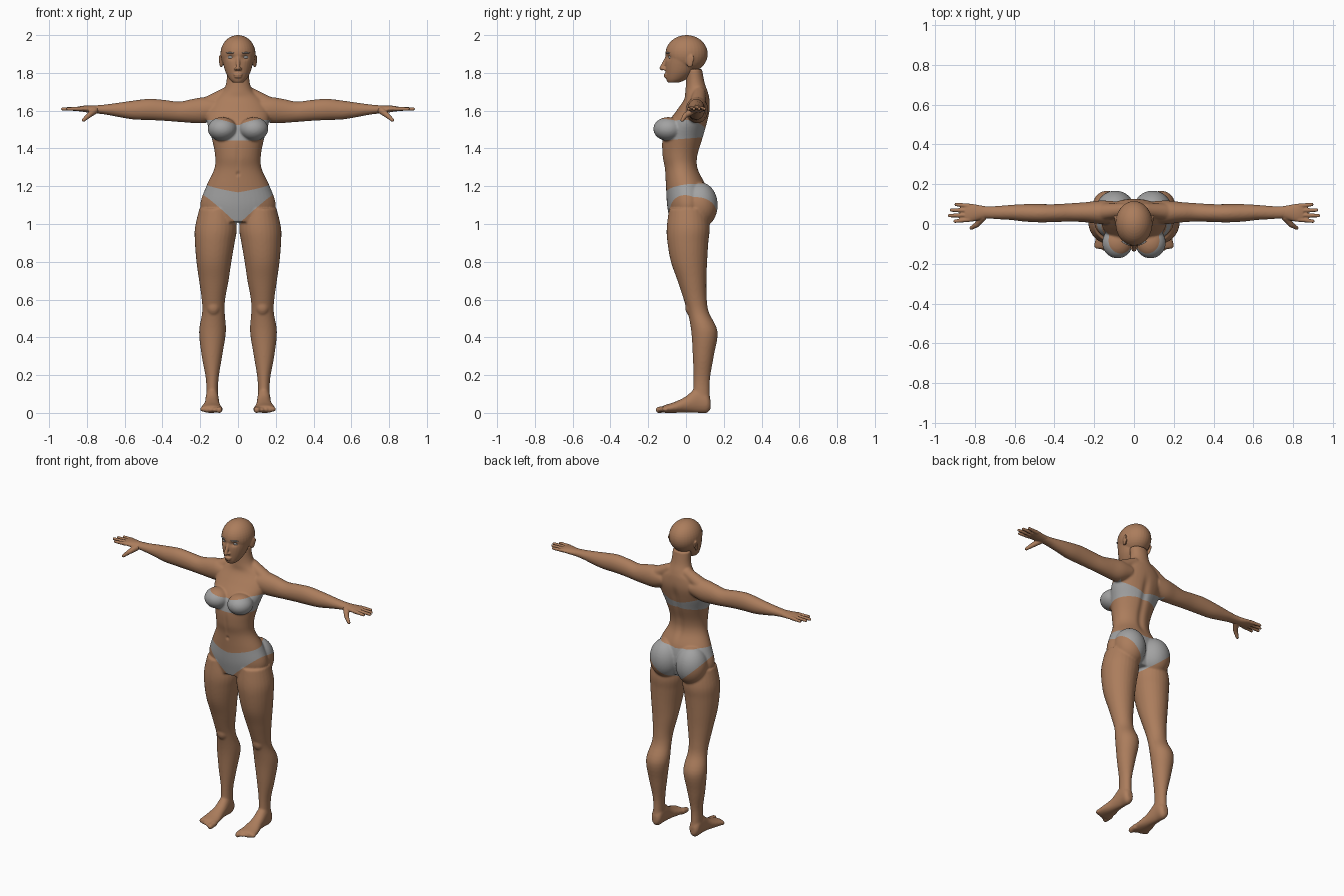
import bpy, bmesh
from math import cos, sin, pi, exp
from mathutils import Vector, Matrix

cube = bpy.data.objects.get("Cube")
if cube:
    bpy.data.objects.remove(cube)


def material(name, rgb):
    m = bpy.data.materials.new(name)
    m.use_nodes = True
    m.diffuse_color = (*rgb, 1)
    bsdf = m.node_tree.nodes["Principled BSDF"]
    bsdf.inputs["Base Color"].default_value = (*rgb, 1)
    bsdf.inputs["Roughness"].default_value = 0.7
    return m


skin = material("brown skin", (0.41, 0.205, 0.108))
cloth = material("grey cloth", (0.36, 0.36, 0.36))
BOTH = (1, -1)


def spline(rows, steps=5):
    """Smooth interpolation between cross-section rows."""
    rows = [Vector(r) for r in rows]
    ext = [rows[0]] + rows + [rows[-1]]
    out = []
    for a, b, c, d in zip(ext, ext[1:], ext[2:], ext[3:]):
        for i in range(steps):
            t = i / steps
            out.append(b + (c - a) * (t / 2) + (a * 2 - b * 5 + c * 4 - d) * (t * t / 2)
                       + (b * 3 - a - c * 3 + d) * (t ** 3 / 2))
    return out + [rows[-1]]


def loft(bm, rows, axis, s=1, n=28):
    """Skin elliptical sections given as (position, a min, a max, b min, b max)."""
    rings = []
    for t, a0, a1, b0, b1 in spline(rows):
        ring = []
        for k in range(n):
            u = 2 * pi * k / n
            a = (a0 + a1) / 2 + (a1 - a0) / 2 * cos(u)
            b = (b0 + b1) / 2 + (b1 - b0) / 2 * sin(u)
            p = {"z": (a, b, t), "x": (t, b, a), "y": (a, t, b)}[axis]
            ring.append(bm.verts.new((p[0] * s, p[1], p[2])))
        rings.append(ring)
    for r, q in zip(rings, rings[1:]):
        for k in range(n):
            bm.faces.new((r[k], r[(k + 1) % n], q[(k + 1) % n], q[k]))
    bm.faces.new(rings[0])
    bm.faces.new(rings[-1])


def blob(bm, c, r, s=1, turn=0):
    mat = (Matrix.Translation((c[0] * s, c[1], c[2])) @ Matrix.Rotation(turn * s, 4, "Z")
           @ Matrix.Diagonal((*r, 1)))
    bmesh.ops.create_uvsphere(bm, u_segments=32, v_segments=20, radius=1, matrix=mat)


def capsule(bm, p, q, r0, r1, s=1):
    p, q = Vector((p[0] * s, *p[1:])), Vector((q[0] * s, *q[1:]))
    d = q - p
    mat = Matrix.Translation((p + q) / 2) @ d.to_track_quat("Z", "Y").to_matrix().to_4x4()
    bmesh.ops.create_cone(bm, cap_ends=True, segments=16, radius1=r0, radius2=r1,
                          depth=d.length, matrix=mat)
    blob(bm, p, (r0,) * 3)
    blob(bm, q, (r1,) * 3)


def finish(name, bm, mats, voxel=0, smooth=0):
    """Make an object, fusing its parts into one smooth skin if a voxel size is given."""
    bmesh.ops.recalc_face_normals(bm, faces=bm.faces)
    ob = bpy.data.objects.new(name, bpy.data.meshes.new(name))
    bm.to_mesh(ob.data)
    bm.free()
    bpy.context.collection.objects.link(ob)
    if voxel:
        rm = ob.modifiers.new("fuse", "REMESH")
        rm.mode, rm.voxel_size = "VOXEL", voxel
        sm = ob.modifiers.new("soften", "SMOOTH")
        sm.factor, sm.iterations = 0.5, smooth
        deps = bpy.context.evaluated_depsgraph_get()
        fused = bpy.data.meshes.new_from_object(ob.evaluated_get(deps))
        ob.modifiers.clear()
        ob.data = fused
    ob.data.materials.clear()
    for m in mats:
        ob.data.materials.append(m)
    ob.data.polygons.foreach_set("use_smooth", [True] * len(ob.data.polygons))
    return ob


def dent(ob, x, z, wx, wz, depth, side):
    """Press a soft hollow into the front (-1) or back (1), on both halves."""
    for v in ob.data.vertices:
        if v.co.y * side > 0.02:
            k = ((abs(v.co.x) - x) / wx) ** 2 + ((v.co.z - z) / wz) ** 2
            if k < 8:
                v.co.y -= side * depth * exp(-k)


# Torso and neck
bm = bmesh.new()
torso = [(1.01, .17, -.085, .09), (1.1, .2, -.1, .115), (1.2, .168, -.106, .105),
         (1.29, .126, -.112, .066), (1.36, .121, -.125, .064), (1.45, .138, -.125, .09),
         (1.53, .162, -.1, .112), (1.6, .165, -.05, .126), (1.66, .13, -.01, .124),
         (1.7, .082, -.004, .115), (1.75, .062, 0, .098), (1.82, .058, 0, .085)]
loft(bm, [(z, -r, r, f, b) for z, r, f, b in torso], "z", n=40)

leg = [(1.08, .02, .205, -.09, .11), (.98, .006, .228, -.102, .125), (.9, .018, .228, -.098, .118),
       (.8, .035, .22, -.08, .112), (.7, .05, .206, -.045, .108), (.6, .068, .192, -.012, .11),
       (.53, .07, .19, .01, .122), (.43, .064, .206, .028, .167), (.3, .084, .192, .036, .147),
       (.17, .104, .169, .04, .126), (.05, .105, .17, .035, .128)]
arm = [(.1, 1.56, 1.66, 0, .115), (.17, 1.535, 1.672, 0, .118), (.24, 1.535, 1.662, .008, .11),
       (.31, 1.54, 1.648, .012, .105), (.39, 1.546, 1.657, .01, .1), (.47, 1.55, 1.663, .008, .1),
       (.55, 1.553, 1.654, .012, .1), (.62, 1.564, 1.644, .02, .096), (.7, 1.579, 1.633, .025, .09),
       (.77, 1.587, 1.627, .029, .09)]
foot = [(.13, .12, .155, .02, .07), (.11, .104, .17, 0, .11), (.06, .102, .172, 0, .135),
        (0, .098, .177, .002, .088), (-.06, .088, .192, 0, .058), (-.11, .083, .199, 0, .042),
        (-.125, .09, .193, .005, .034)]

for s in BOTH:
    loft(bm, leg, "z", s)
    loft(bm, arm, "x", s)
    loft(bm, foot, "y", s)
    # Toes, large to small
    for i in range(5):
        r = .019 if i == 0 else .0135 - .0008 * i
        x = .1 + .022 * i + (.004 if i else 0)
        capsule(bm, (x, -.105, .02), (x, -.144 + .009 * i, .016), r, r * .9, s)
    # Bust, seat, trapezius and knee masses
    blob(bm, (.083, -.094, 1.503), (.077, .079, .063), s)
    blob(bm, (.094, .072, 1.1), (.098, .096, .122), s)
    capsule(bm, (.06, .07, 1.69), (.17, .06, 1.625), .035, .045, s)
    blob(bm, (.13, .035, .56), (.04, .04, .05), s)
body = finish("body", bm, [skin, cloth], .006, 6)
for z in (1.3, 1.38, 1.46, 1.54):
    dent(body, 0, z, .022, .055, .008, 1)
dent(body, 0, 1.265, .008, .01, .008, -1)
dent(body, 0, 1.36, .012, .06, .004, -1)

# Clothing: edges cut cleanly along sloped planes, z = base + kx * |x| + ky * y
BRA = (1.452, 0, .08), (1.508, .26, -.14)
BRIEFS = (.985, .9, -.15), (1.182, .17, .14)


def height(plane, p):
    return plane[0] + plane[1] * abs(p.x) + plane[2] * p.y


bm = bmesh.new()
bm.from_mesh(body.data)
for lower, upper in (BRA, BRIEFS):
    for plane in (lower, upper):
        for s in BOTH:
            near = [f for f in bm.faces if abs(f.calc_center_median().x) < .24
                    and f.calc_center_median().x * s > -.004
                    and abs(height(plane, f.calc_center_median()) - f.calc_center_median().z) < .03]
            parts = set(near)
            for f in near:
                parts.update(f.edges)
                parts.update(f.verts)
            bmesh.ops.bisect_plane(bm, geom=list(parts), dist=1e-5, plane_co=(0, 0, plane[0]),
                                   plane_no=(-plane[1] * s, -plane[2], 1))
for f in bm.faces:
    c = f.calc_center_median()
    worn = any(height(lo, c) < c.z < height(hi, c) for lo, hi in (BRA, BRIEFS))
    f.material_index = int(worn and abs(c.x) < (.17 if c.z > 1.4 else .3))
    f.smooth = True
bm.to_mesh(body.data)
bm.free()

# Hands
palm = [(.74, 1.586, 1.628, .03, .088), (.78, 1.588, 1.627, .02, .095),
        (.82, 1.594, 1.626, .011, .102), (.85, 1.598, 1.621, .014, .099)]
tips = [(.9, .014), (.928, .042), (.918, .07), (.894, .098)]
for s, side in zip(BOTH, ("left", "right")):
    bm = bmesh.new()
    loft(bm, palm, "x", s)
    for i, (x, y) in enumerate(tips):
        capsule(bm, (.83, .022 + .023 * i, 1.61), (x, y, 1.609), .0118, .0088, s)
    capsule(bm, (.76, .035, 1.6), (.79, -.003, 1.575), .019, .014, s)
    capsule(bm, (.79, -.003, 1.575), (.818, -.02, 1.55), .014, .0095, s)
    finish(side + "_hand", bm, [skin], .004, 2)

# Head with nose, lips and ears
bm = bmesh.new()
blob(bm, (0, .003, 1.9), (.093, .112, .1))
face = [(1.748, .026, -.095, -.04), (1.765, .044, -.104, 0), (1.8, .064, -.108, .04),
        (1.84, .077, -.11, .065), (1.88, .086, -.108, .09), (1.92, .088, -.106, .1)]
loft(bm, [(z, -r, r, f, b) for z, r, f, b in face], "z")
capsule(bm, (0, -.102, 1.88), (0, -.128, 1.825), .009, .012)
blob(bm, (0, -.106, 1.791), (.023, .013, .007))
blob(bm, (0, -.104, 1.779), (.02, .013, .007))
for s in BOTH:
    blob(bm, (.011, -.115, 1.821), (.009, .012, .008), s)
    blob(bm, (.089, .02, 1.862), (.009, .021, .034), s, -.35)
    blob(bm, (.093, .03, 1.875), (.007, .016, .02), s, -.5)
head = finish("head", bm, [skin], .0045, 3)
dent(head, .037, 1.883, .017, .013, .011, -1)

# Eyes and brows
for s, side in zip(BOTH, ("left", "right")):
    bm = bmesh.new()
    blob(bm, (.037, -.076, 1.883), (.02, .016, .011), s, .3)
    finish(side + "_eye", bm, [cloth])
    bm = bmesh.new()
    blob(bm, (.042, -.096, 1.906), (.023, .006, .0035), s, .45)
    finish(side + "_brow", bm, [cloth])
